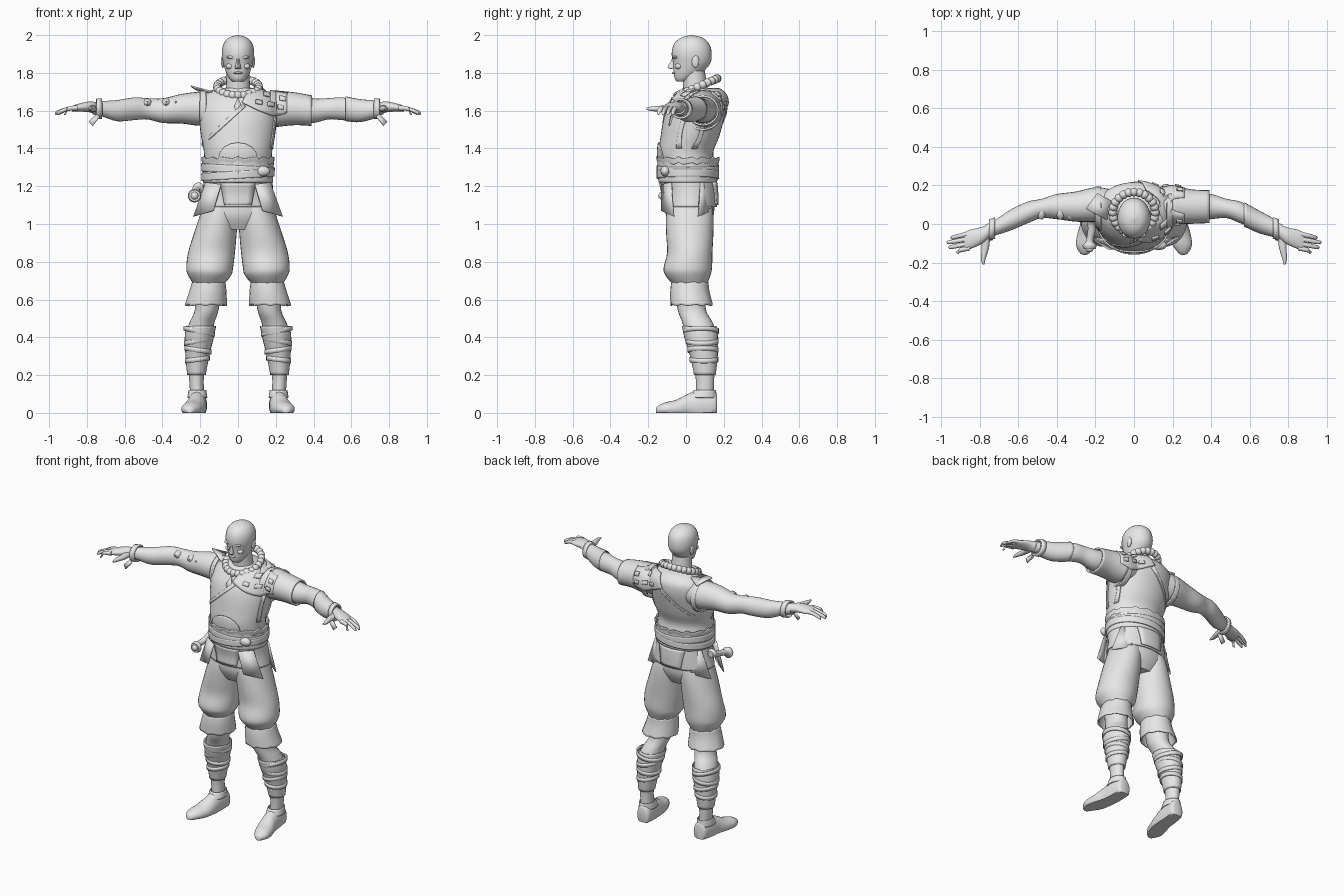
import bpy, bmesh, math
from math import sin, cos, pi, tau
from mathutils import Vector
from mathutils.bvhtree import BVHTree

U = 0.01  # all measures below are in hundredths of a unit
default_cube = bpy.data.objects.get("Cube")
if default_cube:
    bpy.data.objects.remove(default_cube, do_unlink=True)

clay = bpy.data.materials.new("light_grey")
clay.use_nodes = True
clay.diffuse_color = (0.8, 0.8, 0.8, 1)
clay.node_tree.nodes["Principled BSDF"].inputs["Base Color"].default_value = clay.diffuse_color


def finish(name, bm, thickness=0, sharp=40):
    bmesh.ops.recalc_face_normals(bm, faces=bm.faces)
    mesh = bpy.data.meshes.new(name)
    bm.to_mesh(mesh)
    bm.free()
    mesh.shade_smooth()
    mesh.set_sharp_from_angle(angle=math.radians(sharp))
    mesh.materials.append(clay)
    obj = bpy.data.objects.new(name, mesh)
    bpy.context.collection.objects.link(obj)
    if thickness:
        shell = obj.modifiers.new("shell", "SOLIDIFY")
        shell.thickness = thickness * U
        shell.offset = 0
    return obj


def spline(a, b, c, d, t):
    return b + (c - a) * t / 2 + (a * 2 - b * 5 + c * 4 - d) * t**2 / 2 + (b * 3 - a - c * 3 + d) * t**3 / 2


def loft(name, axis, rows, side=1, steps=4, sides=24, open_shell=0, floor=None, tilt=0, wave=0):
    """Skin elliptical rings; each row is x, y, z and two radii."""
    keys = [Vector(row) for row in rows]
    keys = [keys[0], *keys, keys[-1]]
    smooth_rows = [spline(*keys[i:i + 4], k / steps) for i in range(len(rows) - 1) for k in range(steps)]
    smooth_rows.append(keys[-1])
    bm = bmesh.new()
    rings = []
    for x, y, z, ra, rb in smooth_rows:
        ring = []
        for k in range(sides):
            a, b = ra * cos(tau * k / sides), rb * sin(tau * k / sides)
            offset = {"x": (0, a, b), "y": (a, 0, b), "z": (a, b, 0)}[axis]
            p = Vector((x, y, z)) + Vector(offset)
            p.z += tilt * a + wave * sin(k * pi * 3 / 4)
            if floor is not None:
                p.z = max(p.z, floor)
            p.x *= side
            ring.append(bm.verts.new(p * U))
        rings.append(ring)
    for low, high in zip(rings, rings[1:]):
        for k in range(sides):
            n = (k + 1) % sides
            bm.faces.new((low[k], low[n], high[n], high[k]))
    if not open_shell:
        bm.faces.new(rings[0])
        bm.faces.new(rings[-1])
    return finish(name, bm, open_shell)


def ball(name, centre, radii, segments=16):
    bm = bmesh.new()
    bmesh.ops.create_uvsphere(bm, u_segments=segments, v_segments=segments // 2, radius=U)
    for v in bm.verts:
        v.co = Vector(c * r for c, r in zip(v.co, radii)) + Vector(centre) * U
    return finish(name, bm)


def surface(objects):
    verts, faces = [], []
    for obj in objects:
        start = len(verts)
        verts += [v.co.copy() for v in obj.data.vertices]
        faces += [[start + i for i in p.vertices] for p in obj.data.polygons]
    return BVHTree.FromPolygons(verts, faces)


def drape(name, tree, facing, bottom, top, lift=0.6, thickness=0.8, rows=8):
    """Lay cloth between two x-z polylines onto the front (-1) or back (1) of a surface."""
    bm = bmesh.new()
    grid = []
    fine = 5
    columns = (len(bottom) - 1) * fine
    for j in range(rows + 1):
        line = []
        for i in range(columns + 1):
            k = min(i // fine, len(bottom) - 2)
            t = i / fine - k
            low = Vector(bottom[k]).lerp(Vector(bottom[k + 1]), t)
            high = Vector(top[k]).lerp(Vector(top[k + 1]), t)
            x, z = low.lerp(high, j / rows) * U
            start = Vector((x, facing, z))
            hit, normal, *_ = tree.ray_cast(start, Vector((0, -facing, 0)))
            if hit is None:
                hit, normal, *_ = tree.find_nearest(Vector((x, 0, z)))
            if normal.y * facing < 0:
                normal = -normal
            line.append(bm.verts.new(hit + normal * lift * U))
        grid.append(line)
    for low, high in zip(grid, grid[1:]):
        for i in range(columns):
            bm.faces.new((low[i], low[i + 1], high[i + 1], high[i]))
    return finish(name, bm, thickness)


def plate(name, corners, thickness=0.8):
    bm = bmesh.new()
    bm.faces.new([bm.verts.new(Vector(c) * U) for c in corners])
    return finish(name, bm, thickness)


# Torso, neck and head
torso = loft("vest_torso", "z", [
    (0, 1, 118, 17, 13), (0, 1, 130, 18, 14.5), (0, 0, 138, 18, 14.5), (0, 2, 146, 19.5, 15.5),
    (0, 4, 155, 20.5, 16), (0, 6, 162, 20.5, 15.5), (0, 8, 168, 18, 13), (0, 8, 172, 11, 9)], sides=40)
loft("neck", "z", [(0, 7, 166, 8, 8), (0, 5, 172, 6.5, 6.5), (0, 4, 181, 6, 6)])
loft("head", "z", [
    (0, -2, 175.5, 3, 3), (0, -1, 177, 4.5, 5), (0, 1, 180, 6.2, 7.5), (0, 3, 185, 7.8, 9.8),
    (0, 3, 190, 8.6, 10.6), (0, 3, 195, 7.8, 9.5), (0, 3, 198.5, 5, 6), (0, 3, 200, 0.5, 0.5)], sides=32)
loft("nose", "z", [(0, -7, 182, 1.6, 1), (0, -7.5, 183, 1.6, 2.4), (0, -7, 186, 0.9, 1.2), (0, -6, 189, 0.8, 1)], sides=10)
ball("lips", (0, -6, 180, ), (2.4, 1.4, 0.7))
ball("chin", (0, -4, 177), (2.2, 1.8, 1.6))
for s, label in ((1, "left"), (-1, "right")):
    ball(label + "_brow", (s * 3.3, -5.6, 188.3), (2.8, 1.5, 0.9))
    ball(label + "_cheek", (s * 4.2, -3.8, 183.5), (2.2, 2, 1.6))
    ball(label + "_ear", (s * 8, 5, 186), (1, 2, 3.4))

# Arms, hands and fingers
arms = {}
for s, label in ((1, "left"), (-1, "right")):
    arms[s] = loft(label + "_arm", "x", [
        (12, 9, 161, 9, 8), (20, 10, 161, 9, 9), (30, 9, 161, 7.8, 7.8), (40, 9, 160, 6.5, 6.5), (48, 8, 161, 5, 5.6),
        (55, 6, 161, 5.6, 6), (64, 2, 160, 5.4, 5.6), (72, -2, 161, 4, 4), (77, -4, 161, 3.6, 3)], s)
    loft(label + "_hand", "x", [
        (74, -3, 161, 3.6, 3.4), (79, -6, 162, 4.4, 2.8), (85, -8, 161.5, 5, 2), (88, -9, 161, 4.6, 1.4)], s)
    for i, reach in enumerate((95, 97, 96, 92)):
        y = -5 - i * 2.5
        loft(label + "_finger", "x", [(85, y, 161.5, 1.3, 1.4), (90, y - 1, 161, 1.2, 1.2),
             (reach - 1, y - 2, 159, 1, 1), (reach, y - 2, 158, 0.3, 0.3)], s, sides=10)
    loft(label + "_thumb", "y", [(77, -6, 161, 2.5, 2), (77, -12, 161, 2, 1.7),
         (78, -18, 161, 1.2, 1.2), (78, -21, 161, 0.5, 0.5)], s, sides=12)
    loft(label + "_wrist_band", "x", [(72, -2, 161, 5, 5), (75, -3, 161, 5, 5)], s, open_shell=1, steps=1)
    plate(label + "_wrist_tassel", [(s * 75, -7, 158), (s * 73, -8, 157), (s * 77, -9, 152), (s * 79, -8, 154)])
    loft(label + "_armhole_rim", "x", [(17, 8, 160, 11, 10.5), (20, 9, 160, 10, 10)], s, open_shell=1)
loft("left_sleeve", "x", [(20, 10, 161, 9.5, 9.2), (30, 9, 161, 8.4, 8.2), (39, 9, 160, 8, 7.6)], open_shell=1)
loft("left_bracer", "x", [(57, 5, 161, 6, 6.3), (65, 1, 160, 5.6, 5.8), (75, -3, 161, 4.2, 4)], open_shell=0.5)
plate("shoulder_spike", [(-14, 2, 170), (-25, 8, 173), (-19, 16, 169), (-12, 12, 171)])
for x in (-33, -38, -48):
    ball("arm_bandage", (x, 6, 164), (2.5, 4, 2.5), 10)

# Vest seams, belly plate and shoulder mantle
body = surface([torso, arms[1]])
chest = surface([torso])
for facing, label in ((-1, "front"), (1, "back")):
    drape(label + "_lapel_edge", chest, facing, [(-19, 141), (4, 162)], [(-19, 143), (3, 164)], 0.3)
    drape(label + "_side_seam", chest, facing, [(17, 140), (19, 157)], [(18, 140), (20, 157)], 0.3)
    drape(label + "_mantle", body, facing, [(2, 164), (10, 160), (18, 157), (26, 159)],
          [(6, 171), (10, 171), (18, 170), (26, 168.5)], 0.8)
    for x, z in ((9, 163), (15, 162), (21, 161), (13, 167), (22, 165)):
        drape("mantle_patch", body, facing, [(x, z), (x + 3, z - 0.5)], [(x, z + 2), (x + 3, z + 1.5)], 1.5, rows=2)
arc = [i * pi / 8 for i in range(8, -1, -1)]
drape("belly_plate", chest, -1, [(10 * cos(a), 134) for a in arc], [(10 * cos(a), 135 + 8 * sin(a)) for a in arc], 0.5)

# Bead necklace with pendant
beads = 24
for i in range(beads):
    a = tau * i / beads
    ball("necklace_bead", (11 * cos(a), 6 + 10.5 * sin(a), 172.5 + 4.5 * sin(a)), (2.3, 2.3, 2.3), 12)
plate("pendant", [(0, -10.5, 157), (2, -9.5, 162), (0, -7, 167), (-2, -9.5, 162)], 1.2)

# Sash, belt and skirt
loft("sash", "z", [(0, 1, 122, 18, 15), (0, 1, 128, 18.3, 15.4), (0, 1, 134, 18.5, 15.8)], open_shell=1, sides=40)
loft("sash_ragged_rim", "z", [(0, 1, 132, 18.6, 15.6), (0, 1, 135, 19, 16.5)], open_shell=0.8, sides=40, wave=0.7)
for lean, height in ((0.06, 124), (-0.05, 127)):
    loft("belt", "z", [(0, 1, height, 18.8, 16), (0, 1, height + 4, 19, 16)], open_shell=1, sides=40, tilt=lean)
ball("belt_knot", (13, -11, 128), (4, 2.5, 2.8))
skirt = loft("skirt", "z", [(0, 1, 123, 17.8, 14.5), (0, 2, 116, 18.5, 14), (0, 2, 109, 20, 14)],
             open_shell=0.8, sides=40)
hips = surface([skirt])
for facing, label in ((-1, "front"), (1, "back")):
    drape(label + "_flap", hips, facing, [(-7, 110), (7, 110)], [(-9, 122), (9, 122)], 0.8)
    for s in (1, -1):
        y = facing * 13
        plate(label + "_side_panel", [(s * 9, y, 121), (s * 17, y * 0.6, 122), (s * 23.5, y * 0.5, 104), (s * 13, y, 107)])

# Flask hanging at the right hip
loft("flask", "y", [(-23, -13, 115, 3, 3), (-23, -11, 115, 3.6, 3.6), (-23, -9, 116, 2, 2), (-22, -4, 117, 2, 2),
                    (-22, 0, 118, 2, 2), (-21, 2, 119, 3, 3), (-21, 4, 119, 2, 2)], sides=16)
ball("flask_stopper", (-23, -13, 115), (2, 1.6, 2))

# Trousers, shins, wraps and shoes
loft("hips", "z", [(0, 1, 122, 17, 13), (0, 2, 112, 18.5, 13), (0, 2, 104, 19, 12.5), (0, 2, 97, 14, 9)], sides=32)
for s, label in ((1, "left"), (-1, "right")):
    loft(label + "_trouser_leg", "z", [
        (9, 2, 114, 8, 11), (10, 2, 105, 10, 12.5), (12, 2, 95, 11.3, 12.5), (14, 2, 85, 12.4, 12),
        (15, 1, 77, 12.4, 12.8), (15, 1, 73, 11.5, 12), (15.5, 2, 68, 8, 9)], s, sides=32)
    loft(label + "_knee_cuff", "z", [(15.5, 2, 69, 8.5, 9.5), (16, 2, 64, 9.5, 10), (17, 3, 57, 10.8, 10.8)],
         s, open_shell=0.8, wave=0.5)
    loft(label + "_shin", "z", [(16, 2, 68, 7, 8), (16.5, 3, 55, 6.3, 7.5), (19, 6, 48, 6.6, 8), (20.5, 8, 42, 7, 8.2),
                                (21, 9, 34, 6, 7), (22, 10, 20, 4, 5), (21.5, 10, 8, 3.7, 4.7)], s)
    loft(label + "_shin_guard", "z", [(19.5, 7, 46, 7.6, 8.8), (20.5, 8, 40, 7.4, 8.6), (21.5, 9.5, 30, 6, 7),
                                      (22, 10, 20, 4.6, 5.4)], s, open_shell=0.6)
    for i, lean in enumerate((0.2, -0.2, 0.15, -0.12)):
        z, r = 42 - i * 5, 8 - i * 0.6
        loft(label + "_leg_wrap", "z", [(20.5 + i / 3, 8 + i / 2, z, r, r + 1), (20.5 + i / 3, 8 + i / 2, z + 2.5, r, r + 1)],
             s, open_shell=0.8, steps=1, tilt=lean)
    loft(label + "_shoe", "y", [
        (21, 16.5, 4, 3, 5), (21, 15, 4, 4.5, 7), (21.5, 8, 4, 5, 8), (22, 2, 3, 5.2, 7.5), (23.5, -5, 2, 5.8, 5),
        (25, -11, 2, 5, 3.5), (25.5, -15, 1.5, 2.5, 2), (25.5, -16, 1, 0.8, 1)], s, floor=0)
    loft(label + "_shoe_collar", "z", [(21.5, 9, 8, 5, 7), (21.5, 10, 12, 4.4, 5.6)], s, open_shell=0.6)
